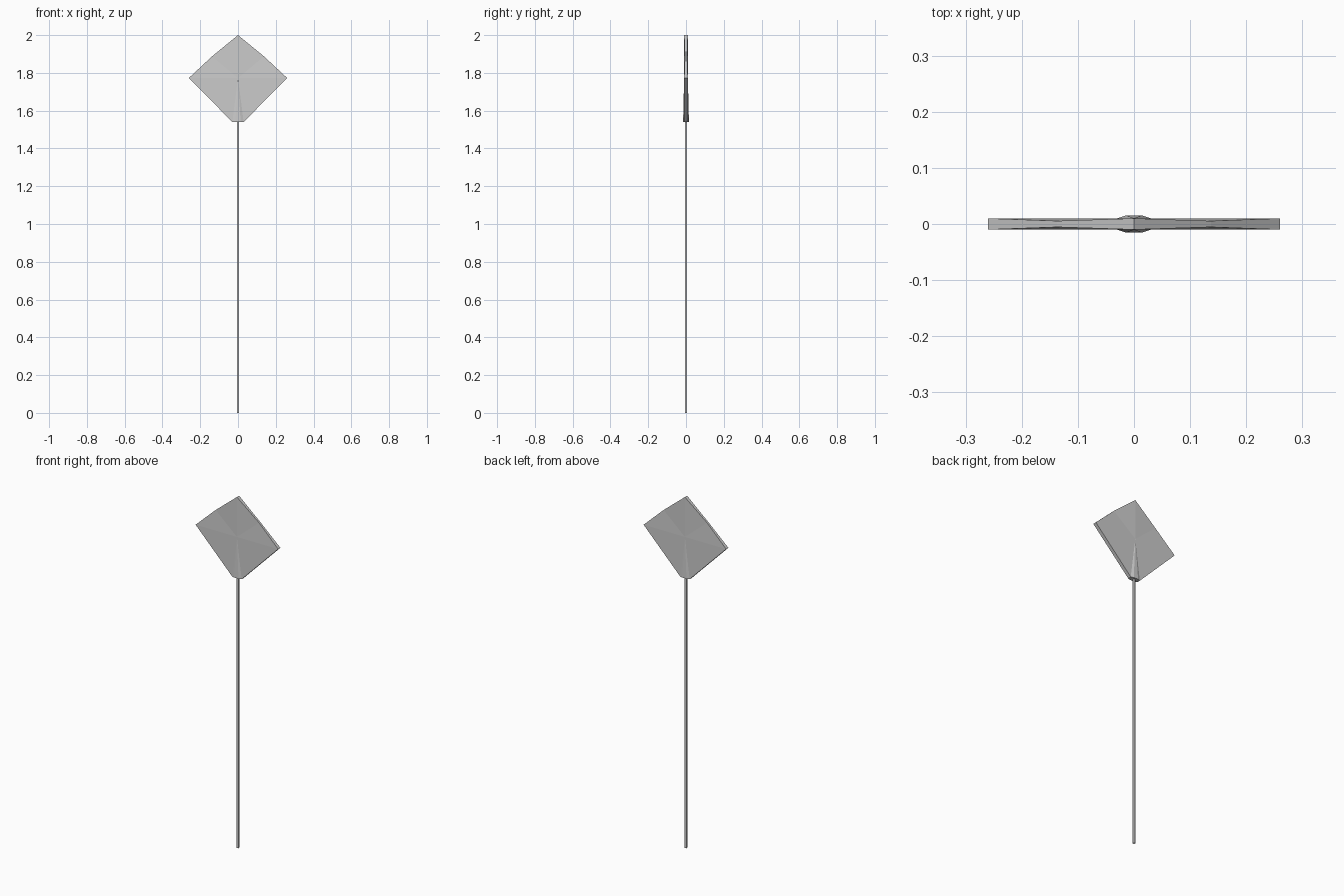
import bpy, bmesh

if "Cube" in bpy.data.objects:
    bpy.data.objects.remove(bpy.data.objects["Cube"])

def make_object(name, bm):
    bmesh.ops.recalc_face_normals(bm, faces=bm.faces)
    mesh = bpy.data.meshes.new(name)
    bm.to_mesh(mesh)
    bm.free()
    obj = bpy.data.objects.new(name, mesh)
    bpy.context.collection.objects.link(obj)
    return obj

# Diamond blade: outline points as (x, z, half thickness), tapering along the top edges
half = [(0.26, 1.773, 0.01), (0.137, 1.888, 0.0055)]
outline = ([(0.014, 1.54, 0.0155), (0.03, 1.54, 0.01)] + half + [(0, 2.0, 0.01)]
           + [(-x, z, t) for x, z, t in reversed(half)]
           + [(-0.03, 1.54, 0.01), (-0.014, 1.54, 0.0155)])
bm = bmesh.new()
rings = []
for side in (-1, 1):
    ring = [bm.verts.new((x, side * t, z)) for x, z, t in outline]
    centre = bm.verts.new((0, side * 0.01, 1.773))
    rings.append(ring)
    for i in range(len(ring)):
        bm.faces.new((ring[i], ring[(i + 1) % len(ring)], centre))
front, back = rings
for i in range(len(front)):
    j = (i + 1) % len(front)
    bm.faces.new((front[i], front[j], back[j], back[i]))
make_object("blade", bm)

# Square handle pole
bm = bmesh.new()
bmesh.ops.create_cube(bm, size=1)
bmesh.ops.scale(bm, vec=(0.011, 0.011, 1.545), verts=bm.verts)
bmesh.ops.translate(bm, vec=(0, 0, 0.7725), verts=bm.verts)
make_object("pole", bm)
